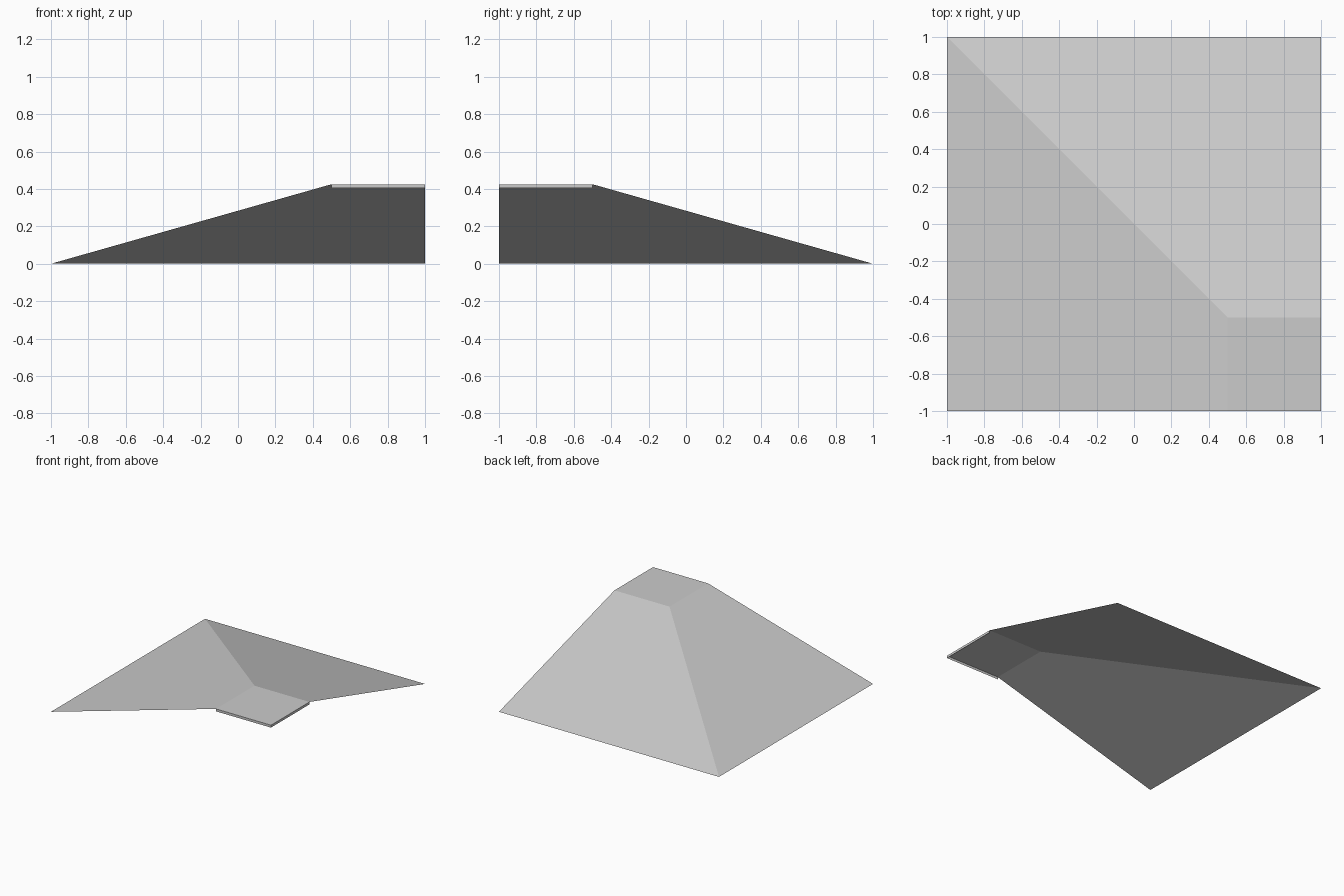
import bpy

cube = bpy.data.objects.get("Cube")
if cube:
    bpy.data.objects.remove(cube, do_unlink=True)

RIM, FLAT = 1.0, 0.5        # outer edge and start of the raised deck
TOP, LIP = 0.425, 0.405     # deck height and underside of its edge trim

grey = bpy.data.materials.new("light_grey")
grey.use_nodes = True
colour = (0.6, 0.6, 0.6, 1)
grey.diffuse_color = colour
grey.node_tree.nodes["Principled BSDF"].inputs["Base Color"].default_value = colour


def panel(name, points):
    """One flat open sheet, with corners counter-clockwise from outside."""
    mesh = bpy.data.meshes.new(name)
    mesh.from_pydata(points, [], [range(len(points))])
    mesh.materials.append(grey)
    obj = bpy.data.objects.new(name, mesh)
    bpy.context.collection.objects.link(obj)


def mirrored(points):
    """Reflect across the diagonal hip, keeping the outside facing out."""
    return [(-y, -x, z) for x, y, z in reversed(points)]


# Two sloping sheets meeting at the diagonal hip
slope = [(-RIM, -RIM, 0), (FLAT, -RIM, TOP), (FLAT, -FLAT, TOP), (-RIM, RIM, 0)]
panel("left_slope", slope)
panel("back_slope", mirrored(slope))

# Raised flat deck at the corner
panel("top_deck", [(FLAT, -RIM, TOP), (RIM, -RIM, TOP),
                   (RIM, -FLAT, TOP), (FLAT, -FLAT, TOP)])

# Narrow trim hanging from the deck's two open edges
trim = [(FLAT, -RIM, LIP), (RIM, -RIM, LIP), (RIM, -RIM, TOP), (FLAT, -RIM, TOP)]
panel("front_trim", trim)
panel("side_trim", mirrored(trim))
